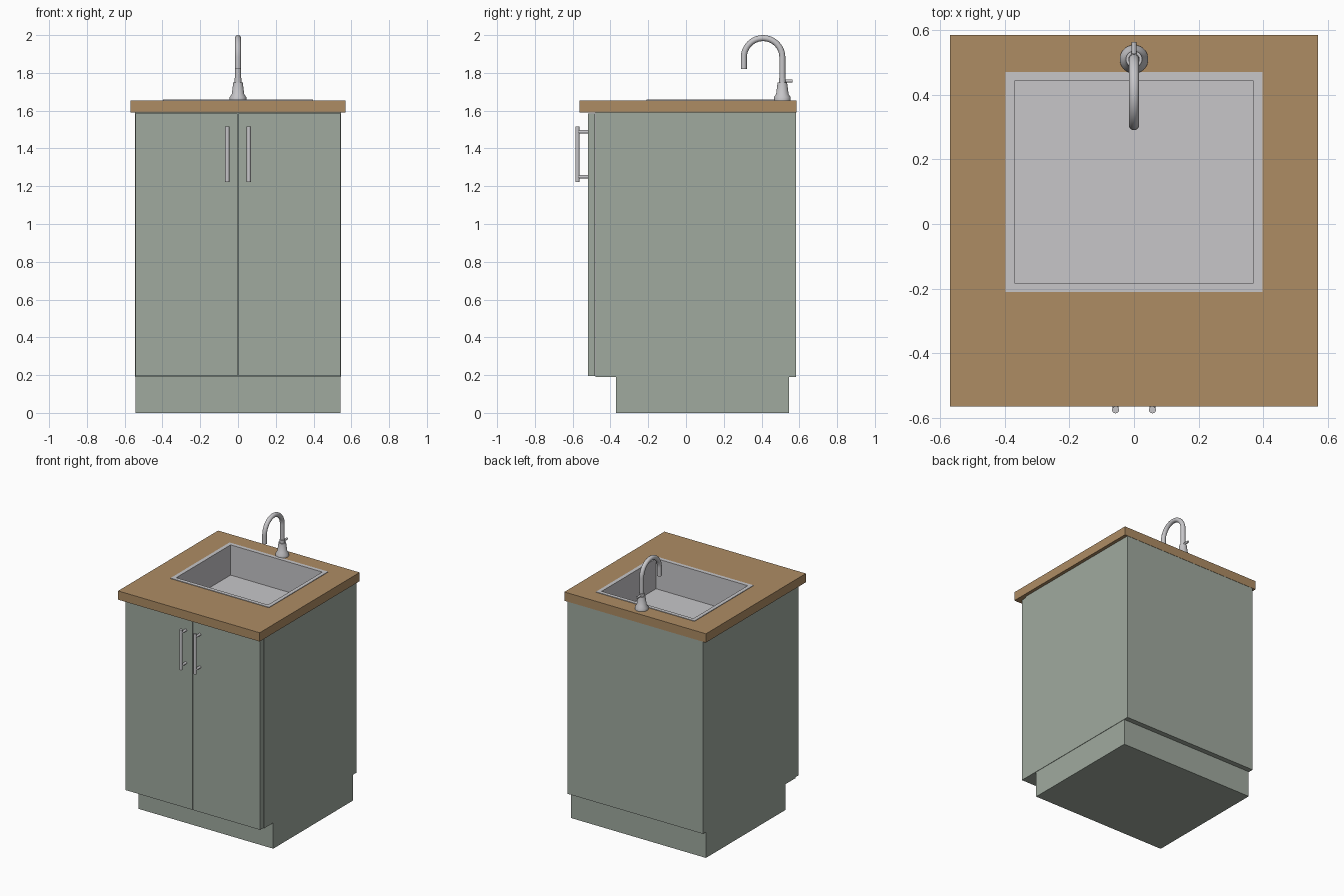
import bpy, bmesh, math
from mathutils import Vector

cube = bpy.data.objects.get("Cube")
if cube:
    bpy.data.objects.remove(cube, do_unlink=True)


def material(name, rgb):
    m = bpy.data.materials.new(name)
    m.use_nodes = True
    col = (*rgb, 1)
    m.diffuse_color = col
    bsdf = next(n for n in m.node_tree.nodes if n.type == 'BSDF_PRINCIPLED')
    bsdf.inputs["Base Color"].default_value = col
    return m


GREEN = material("sage_green", (0.35, 0.40, 0.345))
WOOD = material("warm_wood", (0.42, 0.262, 0.127))
METAL = material("brushed_steel", (0.571, 0.565, 0.584))


def finish(name, bm, mat, smooth=False):
    bmesh.ops.recalc_face_normals(bm, faces=bm.faces[:])
    me = bpy.data.meshes.new(name)
    bm.to_mesh(me)
    bm.free()
    if mat:
        me.materials.append(mat)
    ob = bpy.data.objects.new(name, me)
    bpy.context.collection.objects.link(ob)
    if smooth:
        bpy.ops.object.select_all(action='DESELECT')
        ob.select_set(True)
        bpy.context.view_layer.objects.active = ob
        bpy.ops.object.shade_smooth_by_angle(angle=math.radians(35))
    return ob


def box_mesh(lo, hi):
    bm = bmesh.new()
    bmesh.ops.create_cube(bm, size=1)
    lo, hi = Vector(lo), Vector(hi)
    bmesh.ops.scale(bm, vec=hi - lo, verts=bm.verts)
    bmesh.ops.translate(bm, vec=(lo + hi) / 2, verts=bm.verts)
    return bm


def box(name, lo, hi, mat):
    return finish(name, box_mesh(lo, hi), mat)


def add_rod(bm, a, b, r, segments=16):
    a, b = Vector(a), Vector(b)
    rod = bmesh.ops.create_cone(bm, cap_ends=True, segments=segments,
                                radius1=r, radius2=r, depth=(b - a).length)
    turn = (b - a).to_track_quat('Z', 'Y').to_matrix()
    bmesh.ops.rotate(bm, matrix=turn, verts=rod["verts"])
    bmesh.ops.translate(bm, vec=(a + b) / 2, verts=rod["verts"])


# Cabinet and worktop, both opened up for the basin
cabinet = box("cabinet_body", (-0.546, -0.48, 0.19), (0.546, 0.583, 1.59), GREEN)
worktop = box("worktop", (-0.57, -0.565, 1.59), (0.57, 0.585, 1.654), WOOD)
cutter = box("basin_cutter", (-0.375, -0.185, 1.38), (0.375, 0.445, 1.8), None)
cutter.hide_render = True
cutter.hide_viewport = True
cutter.display_type = 'WIRE'
for part in (cabinet, worktop):
    cut = part.modifiers.new("basin_opening", 'BOOLEAN')
    cut.object = cutter
    cut.solver = 'EXACT'

box("plinth", (-0.543, -0.37, 0), (0.543, 0.546, 0.19), GREEN)

# Doors and bar handles, mirrored left and right
for side, s in (("left", 1), ("right", -1)):
    xs = sorted((s * 0.003, s * 0.542))
    box(side + "_door", (xs[0], -0.52, 0.194), (xs[1], -0.481, 1.584), GREEN)
    bm = bmesh.new()
    x = s * 0.057
    add_rod(bm, (x, -0.575, 1.222), (x, -0.575, 1.515), 0.011)
    for z in (1.25, 1.488):
        add_rod(bm, (x, -0.575, z), (x, -0.515, z), 0.009)
    finish(side + "_handle", bm, METAL, True)

# Sink: thin rim with the basin pressed down from its top face
bm = box_mesh((-0.397, -0.21, 1.652), (0.397, 0.47, 1.658))
bm.faces.ensure_lookup_table()
top = max(bm.faces, key=lambda f: f.calc_center_median().z)
bottom = min(bm.faces, key=lambda f: f.calc_center_median().z)
bmesh.ops.delete(bm, geom=[bottom], context='FACES_ONLY')
bmesh.ops.inset_region(bm, faces=[top], thickness=0.039)
floor = bmesh.ops.extrude_discrete_faces(bm, faces=[top])["faces"]
bmesh.ops.translate(bm, vec=(0, 0, -0.22), verts=floor[0].verts)
finish("sink", bm, METAL)

# Tap base: lathed profile of radius and height
TAP_Y = 0.51
profile = [(0, 1.654), (0.044, 1.654), (0.044, 1.672), (0.033, 1.688),
           (0.025, 1.75), (0, 1.75)]
bm = bmesh.new()
pts = [bm.verts.new((r, TAP_Y, z)) for r, z in profile]
edges = [bm.edges.new(pair) for pair in zip(pts, pts[1:])]
bmesh.ops.spin(bm, geom=pts + edges, cent=(0, TAP_Y, 0), axis=(0, 0, 1),
               angle=math.tau, steps=32)
bmesh.ops.remove_doubles(bm, verts=bm.verts[:], dist=0.0005)
finish("tap_base", bm, METAL, True)

# Tap lever
bm = bmesh.new()
add_rod(bm, (0, TAP_Y, 1.757), (0, 0.563, 1.757), 0.008)
add_rod(bm, (0, TAP_Y, 1.745), (0, TAP_Y, 1.772), 0.018, 24)
finish("tap_lever", bm, METAL, True)

# Gooseneck spout: rings swept along a riser, half circle and short drop
R, PIPE, ARC_Z, SIDES = 0.102, 0.016, 1.882, 16
path = [(TAP_Y, 1.74, 0)]
for i in range(25):
    a = math.pi * i / 24
    path.append((TAP_Y - R + R * math.cos(a), ARC_Z + R * math.sin(a), a))
path.append((TAP_Y - 2 * R, 1.82, math.pi))
bm = bmesh.new()
rings = []
for y, z, a in path:
    ring = []
    for k in range(SIDES):
        t = math.tau * k / SIDES
        out = PIPE * math.cos(t)
        ring.append(bm.verts.new((PIPE * math.sin(t), y + out * math.cos(a),
                                  z + out * math.sin(a))))
    rings.append(ring)
for r0, r1 in zip(rings, rings[1:]):
    for k in range(SIDES):
        n = (k + 1) % SIDES
        bm.faces.new((r0[k], r0[n], r1[n], r1[k]))
bm.faces.new(rings[0])
bm.faces.new(rings[-1])
finish("tap_spout", bm, METAL, True)
